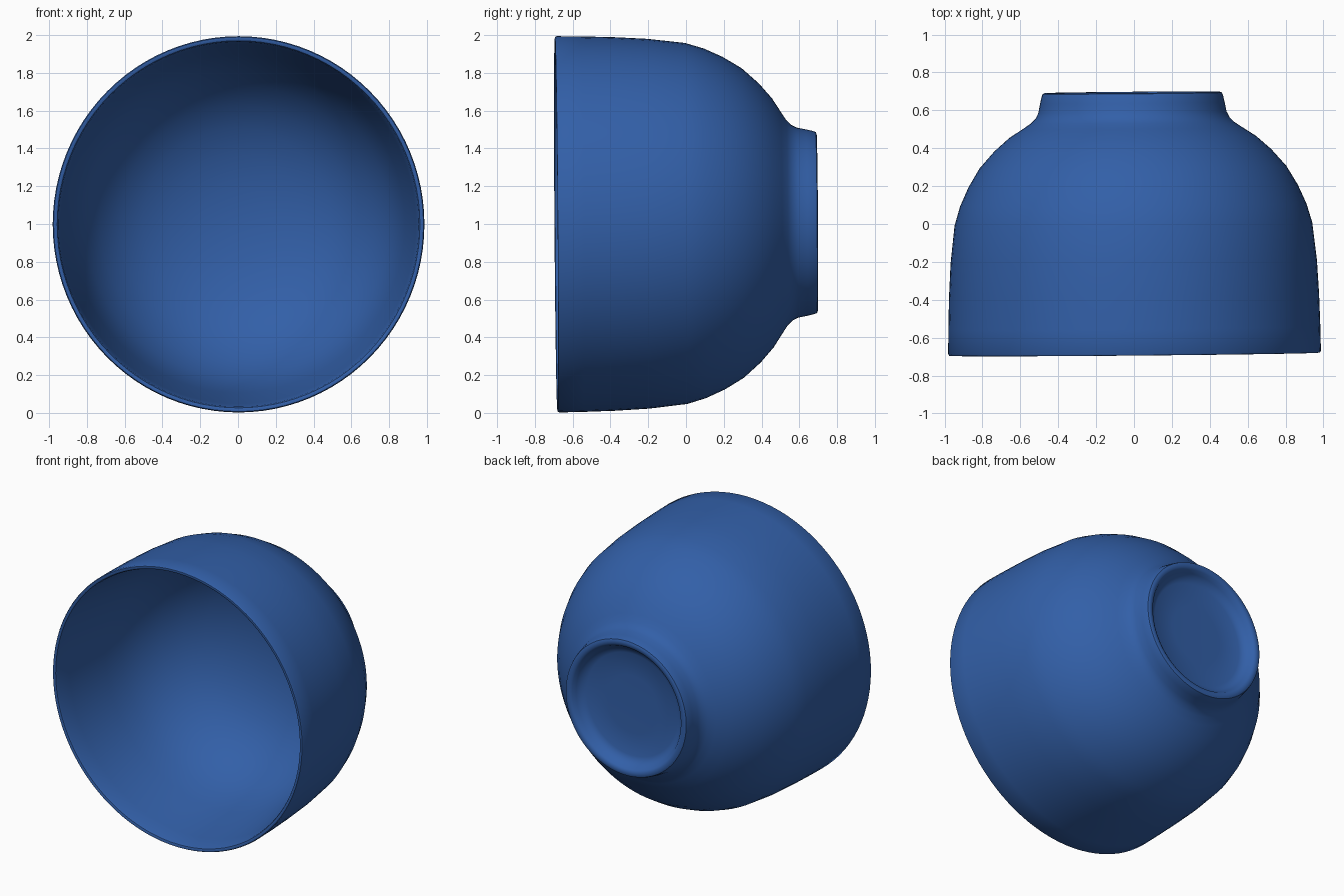
import bpy, bmesh, math
from mathutils import Matrix, Vector

if "Cube" in bpy.data.objects:
    bpy.data.objects.remove(bpy.data.objects["Cube"])

SEGMENTS = 96

# Single blue glaze
glaze = bpy.data.materials.new("blue_glaze")
glaze.use_nodes = True
blue = (0.032, 0.115, 0.39, 1)
glaze.diffuse_color = blue
glaze.node_tree.nodes["Principled BSDF"].inputs["Base Color"].default_value = blue
glaze.node_tree.nodes["Principled BSDF"].inputs["Roughness"].default_value = 0.6

# Closed wall section as (radius, depth): inside of the bowl, lip, outside, foot ring, recess
inside = [(0, 0.46), (0.2, 0.445), (0.36, 0.41), (0.5, 0.355), (0.62, 0.28),
          (0.73, 0.17), (0.81, 0.04), (0.86, -0.09), (0.89, -0.23),
          (0.92, -0.40), (0.945, -0.56), (0.96, -0.67)]
lip = [(0.966, -0.684), (0.975, -0.688), (0.985, -0.687), (0.990, -0.678)]
outside = [(0.988, -0.55), (0.983, -0.38), (0.973, -0.2), (0.95, 0.0), (0.92, 0.1),
           (0.875, 0.2), (0.815, 0.3), (0.735, 0.39), (0.655, 0.46), (0.585, 0.505),
           (0.54, 0.535), (0.515, 0.56), (0.50, 0.59), (0.49, 0.64), (0.482, 0.675)]
foot = [(0.476, 0.69), (0.465, 0.695), (0.445, 0.694), (0.43, 0.685),
        (0.415, 0.66), (0.395, 0.635), (0.36, 0.62), (0.2, 0.615), (0, 0.615)]
profile = inside + lip + outside + foot

# Spin the section round the y axis
bm = bmesh.new()
verts = [bm.verts.new((r, y, 0)) for r, y in profile]
edges = [bm.edges.new(pair) for pair in zip(verts, verts[1:])]
bmesh.ops.spin(bm, geom=verts + edges, cent=(0, 0, 0), axis=(0, 1, 0),
               angle=math.tau, steps=SEGMENTS, use_duplicate=False)
bmesh.ops.remove_doubles(bm, verts=bm.verts, dist=0.0005)
bmesh.ops.recalc_face_normals(bm, faces=bm.faces)

# Slightly taller than wide, leaning a touch off its axis
lean = Matrix.Rotation(math.radians(0.5), 4, "Z") @ Matrix.Rotation(math.radians(0.4), 4, "X")
place = Matrix.Translation(Vector((-0.003, 0, 1.003))) @ lean @ Matrix.Diagonal((0.994, 1, 1.006, 1))
bmesh.ops.transform(bm, matrix=place, verts=bm.verts)

mesh = bpy.data.meshes.new("bowl")
bm.to_mesh(mesh)
bm.free()
mesh.materials.append(glaze)
bowl = bpy.data.objects.new("bowl", mesh)
bpy.context.collection.objects.link(bowl)
bpy.context.view_layer.objects.active = bowl
bowl.select_set(True)
bpy.ops.object.shade_smooth_by_angle(angle=math.radians(40))
